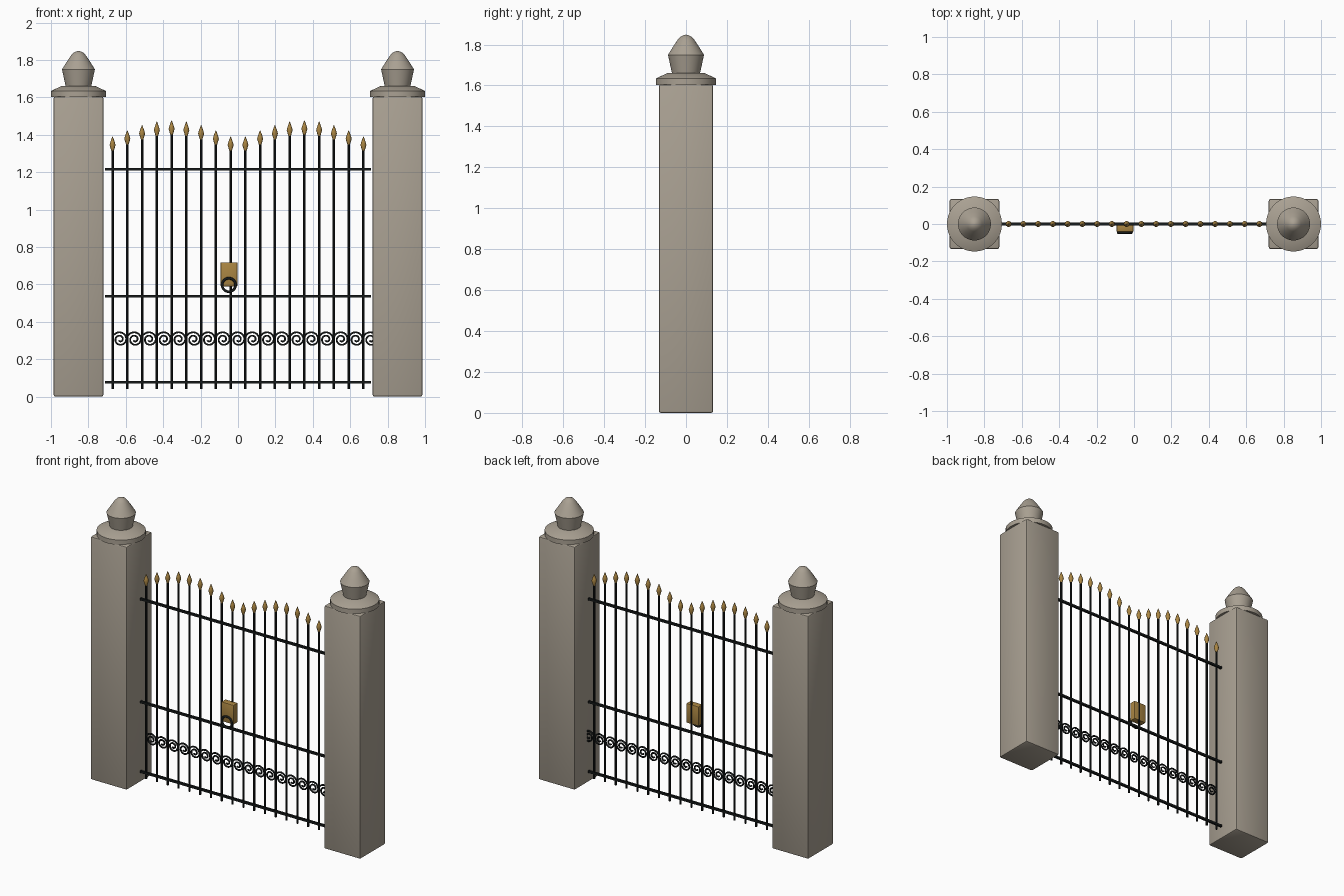
import bpy, bmesh, math
from mathutils import Matrix, Vector

cube = bpy.data.objects.get("Cube")
if cube:
    bpy.data.objects.remove(cube, do_unlink=True)


def material(name, rgb):
    m = bpy.data.materials.new(name)
    m.use_nodes = True
    m.diffuse_color = (*rgb, 1)
    m.node_tree.nodes["Principled BSDF"].inputs["Base Color"].default_value = (*rgb, 1)
    return m


STONE = material("warm_stone", (0.40, 0.355, 0.29))
IRON = material("black_iron", (0.008, 0.010, 0.010))
BRASS = material("aged_brass", (0.40, 0.235, 0.055))


def finish(name, bm, mat, smooth=True):
    mesh = bpy.data.meshes.new(name)
    bmesh.ops.recalc_face_normals(bm, faces=bm.faces)
    bm.to_mesh(mesh)
    bm.free()
    ob = bpy.data.objects.new(name, mesh)
    bpy.context.collection.objects.link(ob)
    mesh.materials.append(mat)
    if smooth:
        select(ob)
        bpy.ops.object.shade_smooth_by_angle(angle=math.radians(35))
    return ob


def select(ob):
    bpy.ops.object.select_all(action="DESELECT")
    ob.select_set(True)
    bpy.context.view_layer.objects.active = ob


def box(name, lo, hi, mat, bevel=0.0):
    bm = bmesh.new()
    lo, hi = Vector(lo), Vector(hi)
    size = Matrix.Diagonal((*(hi - lo), 1))
    bmesh.ops.create_cube(bm, size=1, matrix=Matrix.Translation((lo + hi) / 2) @ size)
    if bevel:
        bmesh.ops.bevel(bm, geom=bm.edges[:], offset=bevel, segments=2,
                        profile=0.5, affect="EDGES")
    return finish(name, bm, mat, bool(bevel))


def lathe(bm, profile, x, z, sides):
    """Revolve (radius, height) points about a vertical axis at x."""
    rings = []
    for r, h in profile:
        rings.append([bm.verts.new((x + r * math.cos(a), r * math.sin(a), z + h))
                      for a in (math.tau * i / sides for i in range(sides))])
    for low, high in zip(rings, rings[1:]):
        for i in range(sides):
            j = (i + 1) % sides
            bm.faces.new((low[i], low[j], high[j], high[i]))
    bm.faces.new(rings[0][::-1])
    bm.faces.new(rings[-1])


# Stone pillars with round caps and pointed finials
CAP = [(0.147, 0), (0.147, 0.032), (0.088, 0.06)]
FINIAL = [(0.068, 0), (0.088, 0.093), (0.064, 0.131), (0.040, 0.167),
          (0.026, 0.182), (0.012, 0.189), (0.002, 0.191)]
for side, x in (("right", -0.853), ("left", 0.853)):
    box(side + "_pillar", (x - 0.133, -0.133, 0), (x + 0.133, 0.133, 1.605), STONE, 0.01)
    for part, profile, z in (("cap", CAP, 1.602), ("finial", FINIAL, 1.657)):
        bm = bmesh.new()
        lathe(bm, profile, x, z, 40)
        finish(f"{side}_pillar_{part}", bm, STONE)

# Upright bars and spear tips: two leaves, each with an arched top
PER_LEAF, GAP = 9, 0.0789
START = -GAP * (2 * PER_LEAF - 1) / 2
SPEAR = [(0.007, 0), (0.016, 0.030), (0.012, 0.046), (0.001, 0.076)]
bars, spears = bmesh.new(), bmesh.new()
for i in range(2 * PER_LEAF):
    x = START + i * GAP
    base = 1.315 + 0.086 * math.sin(math.pi * (i % PER_LEAF) / (PER_LEAF - 1))
    lathe(bars, [(0.0068, 0.04), (0.0068, base + 0.005)], x, 0, 10)
    lathe(spears, SPEAR, x, base, 10)
finish("upright_bars", bars, IRON, False)
finish("spear_tips", spears, BRASS)

# Horizontal rails
for name, z in (("bottom", 0.077), ("middle", 0.537), ("top", 1.216)):
    box(name + "_rail", (-0.711, -0.007, z - 0.007), (0.711, 0.007, z + 0.007), IRON)

# Row of spiral scrolls
curve = bpy.data.curves.new("scrolls", "CURVE")
curve.dimensions = "3D"
curve.bevel_depth = 0.0055
curve.bevel_resolution = 1
curve.use_fill_caps = True
STEPS = 36
for i in range(2 * PER_LEAF):
    cx = START + (i + 0.5) * GAP
    spline = curve.splines.new("POLY")
    spline.points.add(STEPS)
    for k, point in enumerate(spline.points):
        t = k / STEPS
        a = math.radians(165) - t * 1.85 * math.tau
        r = 0.042 - 0.034 * t
        point.co = (cx + r * math.cos(a), 0, 0.306 + r * math.sin(a), 1)
scrolls = bpy.data.objects.new("scrolls", curve)
bpy.context.collection.objects.link(scrolls)
curve.materials.append(IRON)
select(scrolls)
bpy.ops.object.convert(target="MESH")

# Lock box with ring handle on its front
box("lock_box", (-0.093, -0.042, 0.59), (-0.003, 0.002, 0.718), BRASS, 0.004)
bpy.ops.mesh.primitive_torus_add(major_radius=0.036, minor_radius=0.007,
                                 major_segments=32, minor_segments=8,
                                 location=(-0.049, -0.046, 0.597),
                                 rotation=(math.pi / 2, 0, 0))
ring = bpy.context.object
ring.name = "ring_handle"
ring.data.materials.append(IRON)
bpy.ops.object.shade_smooth()
